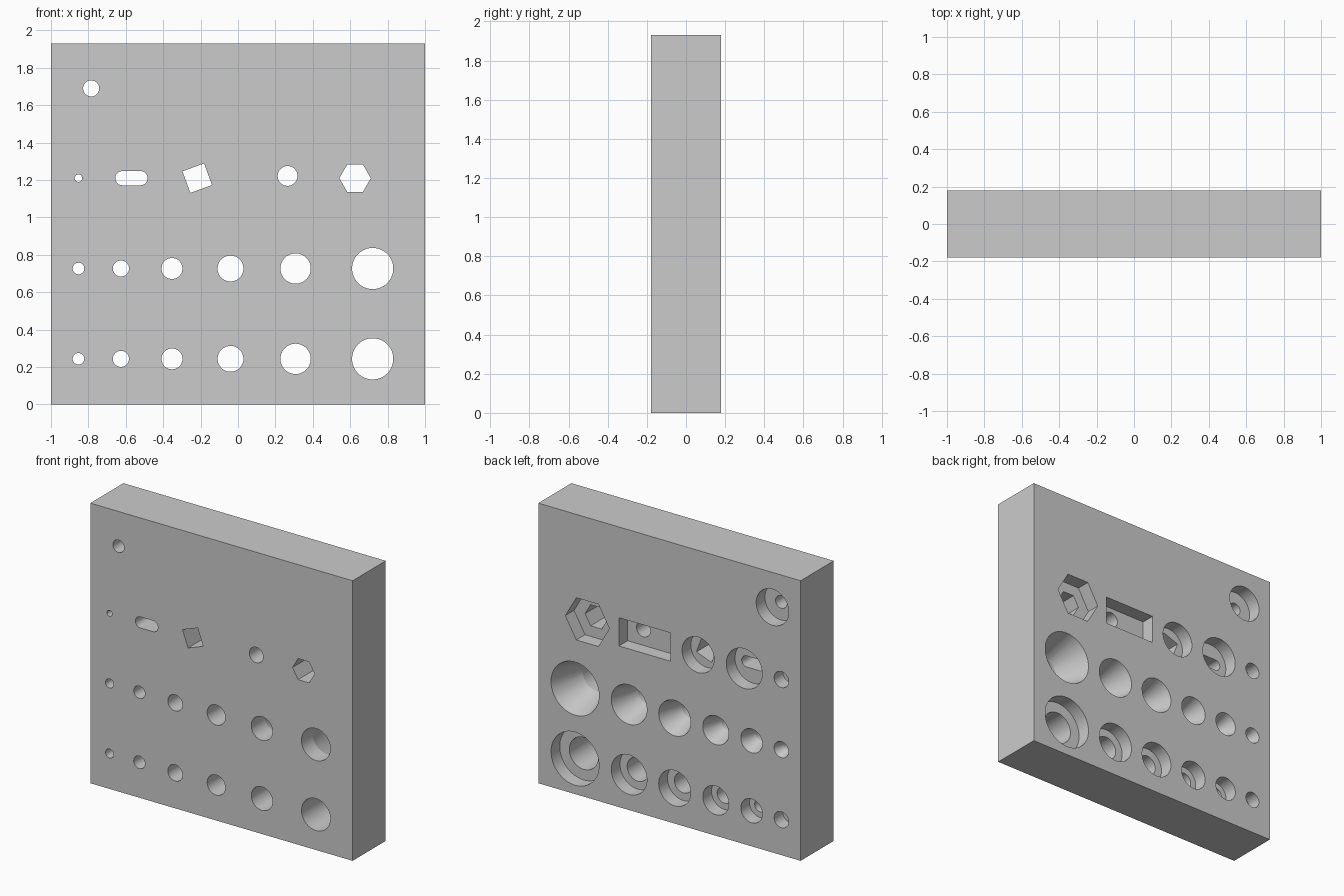
import bpy, bmesh, math

if "Cube" in bpy.data.objects:
    bpy.data.objects.remove(bpy.data.objects["Cube"])

W, T, H = 2.0, 0.36, 1.93
BACK = T / 2
POCKET = 0.095


def ngon(x, z, r, n=64, rot=0.0):
    return [(x + r * math.cos(rot + 2 * math.pi * i / n),
             z + r * math.sin(rot + 2 * math.pi * i / n)) for i in range(n)]


def slot(x, z, half, r, n=24):
    pts = []
    for side, start in ((1, -math.pi / 2), (-1, math.pi / 2)):
        for i in range(n + 1):
            a = start + math.pi * i / n
            pts.append((x + side * half + r * math.cos(a), z + r * math.sin(a)))
    return pts


def loft(bm, prof_a, y_a, prof_b, y_b):
    a = [bm.verts.new((x, y_a, z)) for x, z in prof_a]
    b = [bm.verts.new((x, y_b, z)) for x, z in prof_b]
    bm.faces.new(a)
    bm.faces.new(b[::-1])
    for i in range(len(a)):
        j = (i + 1) % len(a)
        bm.faces.new((a[j], a[i], b[i], b[j]))


def make(name, bm):
    bmesh.ops.recalc_face_normals(bm, faces=bm.faces)
    me = bpy.data.meshes.new(name)
    bm.to_mesh(me)
    bm.free()
    ob = bpy.data.objects.new(name, me)
    bpy.context.collection.objects.link(ob)
    return ob


through, pockets = bmesh.new(), bmesh.new()


def drill(prof):
    loft(through, prof, -0.3, prof, 0.3)


def pocket(prof, depth=POCKET):
    loft(pockets, prof, BACK - depth, prof, 0.3)


# Screw hole rows: x, hole radius, head radius, countersink depth
for x, r, R, d in ((-0.853, 0.031, 0.055, 0.07), (-0.626, 0.043, 0.082, 0.11),
                   (-0.353, 0.056, 0.099, 0.14), (-0.04, 0.069, 0.122, 0.175),
                   (0.308, 0.081, 0.136, 0.21), (0.72, 0.11, 0.183, 0.24)):
    # counterbored row
    drill(ngon(x, 0.244, r))
    pocket(ngon(x, 0.244, R))
    # countersunk row
    drill(ngon(x, 0.727, r))
    k, e = (R - r) / d, 0.02
    loft(pockets, ngon(x, 0.727, r - k * e), BACK - d - e,
         ngon(x, 0.727, R + k * e), BACK + e)

# Mixed-shape row: through profile and back pocket
Z = 1.21
for hole, recess in (
        (ngon(-0.853, Z, 0.02), ngon(-0.853, Z, 0.055)),
        (slot(-0.57, Z, 0.048, 0.038), ngon(-0.57, Z, 0.137)),
        (ngon(-0.218, Z, 0.087, 4, math.radians(65)), ngon(-0.218, Z, 0.122)),
        (ngon(0.265, 1.222, 0.053),
         [(-0.007, 1.11), (0.385, 1.11), (0.385, 1.305), (-0.007, 1.305)]),
        (ngon(0.626, Z, 0.084, 6), ngon(0.626, Z, 0.168, 6)),
        # single top corner hole
        (ngon(-0.785, 1.69, 0.043), ngon(-0.785, 1.69, 0.124))):
    drill(hole)
    pocket(recess)

# Plate
bm = bmesh.new()
rect = [(-W / 2, 0), (W / 2, 0), (W / 2, H), (-W / 2, H)]
loft(bm, rect, -BACK, rect, BACK)
plate = make("drilled_plate", bm)

# Cut the holes and recesses
bpy.context.view_layer.objects.active = plate
plate.select_set(True)
for name, cutter_bm in (("through_cutters", through), ("pocket_cutters", pockets)):
    cutter = make(name, cutter_bm)
    cutter.hide_render = True
    mod = plate.modifiers.new(name, 'BOOLEAN')
    mod.operation = 'DIFFERENCE'
    mod.solver = 'EXACT'
    mod.object = cutter
    bpy.ops.object.modifier_apply(modifier=mod.name)
    bpy.data.objects.remove(cutter)

bpy.ops.object.shade_smooth_by_angle(angle=math.radians(12))
